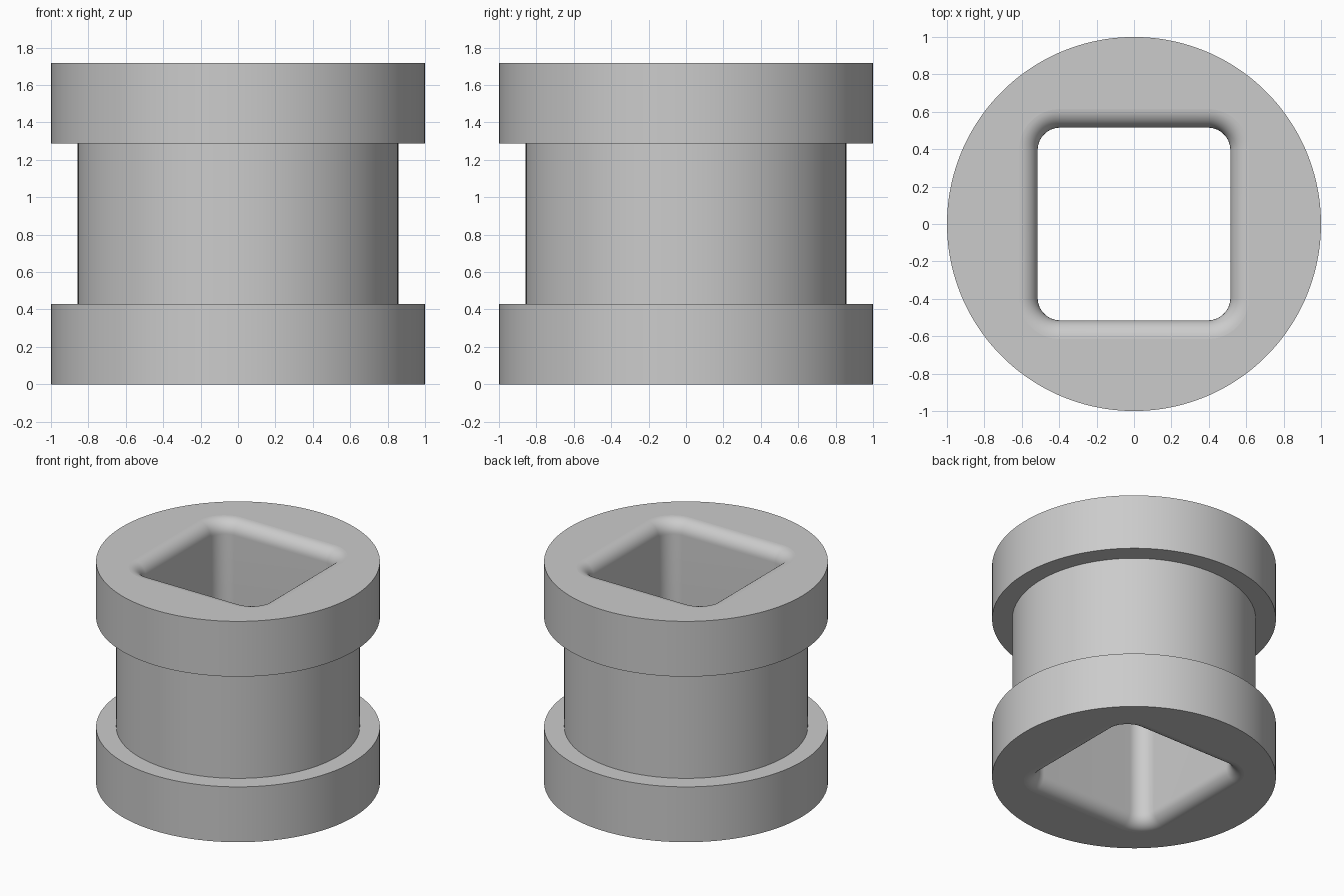
import bpy, bmesh
from math import sin, cos, pi, radians

cube = bpy.data.objects.get("Cube")
if cube:
    bpy.data.objects.remove(cube, do_unlink=True)

HEIGHT, FLANGE = 1.717, 0.43
R_FLANGE, R_CORE = 1.0, 0.858
BORE, CORNER, LIP = 0.515, 0.12, 0.1
K = 32            # points per quarter turn
LIP_STEPS = 10

gray = bpy.data.materials.new("plain gray")
gray.use_nodes = True
color = (0.6, 0.6, 0.6, 1)
gray.diffuse_color = color
gray.node_tree.nodes["Principled BSDF"].inputs["Base Color"].default_value = color

bm = bmesh.new()


def circle(r, z):
    angles = [(i + 0.5) * pi / 2 / K for i in range(4 * K)]
    return [bm.verts.new((r * cos(a), r * sin(a), z)) for a in angles]


def rounded_square(grow, z):
    """Bore outline, widened evenly by grow."""
    ring = []
    for q in range(4):
        mid = pi / 4 + q * pi / 2
        cx = (BORE - CORNER) * (1 if cos(mid) > 0 else -1)
        cy = (BORE - CORNER) * (1 if sin(mid) > 0 else -1)
        for j in range(K):
            a = (q + j / (K - 1)) * pi / 2
            r = CORNER + grow
            ring.append(bm.verts.new((cx + r * cos(a), cy + r * sin(a), z)))
    return ring


# Outer profile, bottom to top
rings = [circle(r, z) for r, z in (
    (R_FLANGE, 0), (R_FLANGE, FLANGE), (R_CORE, FLANGE),
    (R_CORE, HEIGHT - FLANGE), (R_FLANGE, HEIGHT - FLANGE), (R_FLANGE, HEIGHT))]

# Square bore with rounded lips, top to bottom
lip = [(LIP * (1 - sin(t)), LIP * (1 - cos(t)))
       for t in (i * pi / 2 / LIP_STEPS for i in range(LIP_STEPS + 1))]
rings += [rounded_square(g, HEIGHT - d) for g, d in lip]
rings += [rounded_square(g, d) for g, d in reversed(lip)]

# Skin all rings into one closed loop
for low, high in zip(rings, rings[1:] + rings[:1]):
    n = len(low)
    for i in range(n):
        j = (i + 1) % n
        bm.faces.new((low[i], low[j], high[j], high[i]))

# Level faces stay flat, the walls and lips are smooth
bm.normal_update()
for f in bm.faces:
    f.smooth = abs(f.normal.z) < 0.9999
for e in bm.edges:
    e.smooth = e.calc_face_angle(0) < radians(30)

mesh = bpy.data.meshes.new("flanged_bushing")
bm.to_mesh(mesh)
bm.free()
mesh.materials.append(gray)
bushing = bpy.data.objects.new("flanged_bushing", mesh)
bpy.context.collection.objects.link(bushing)
